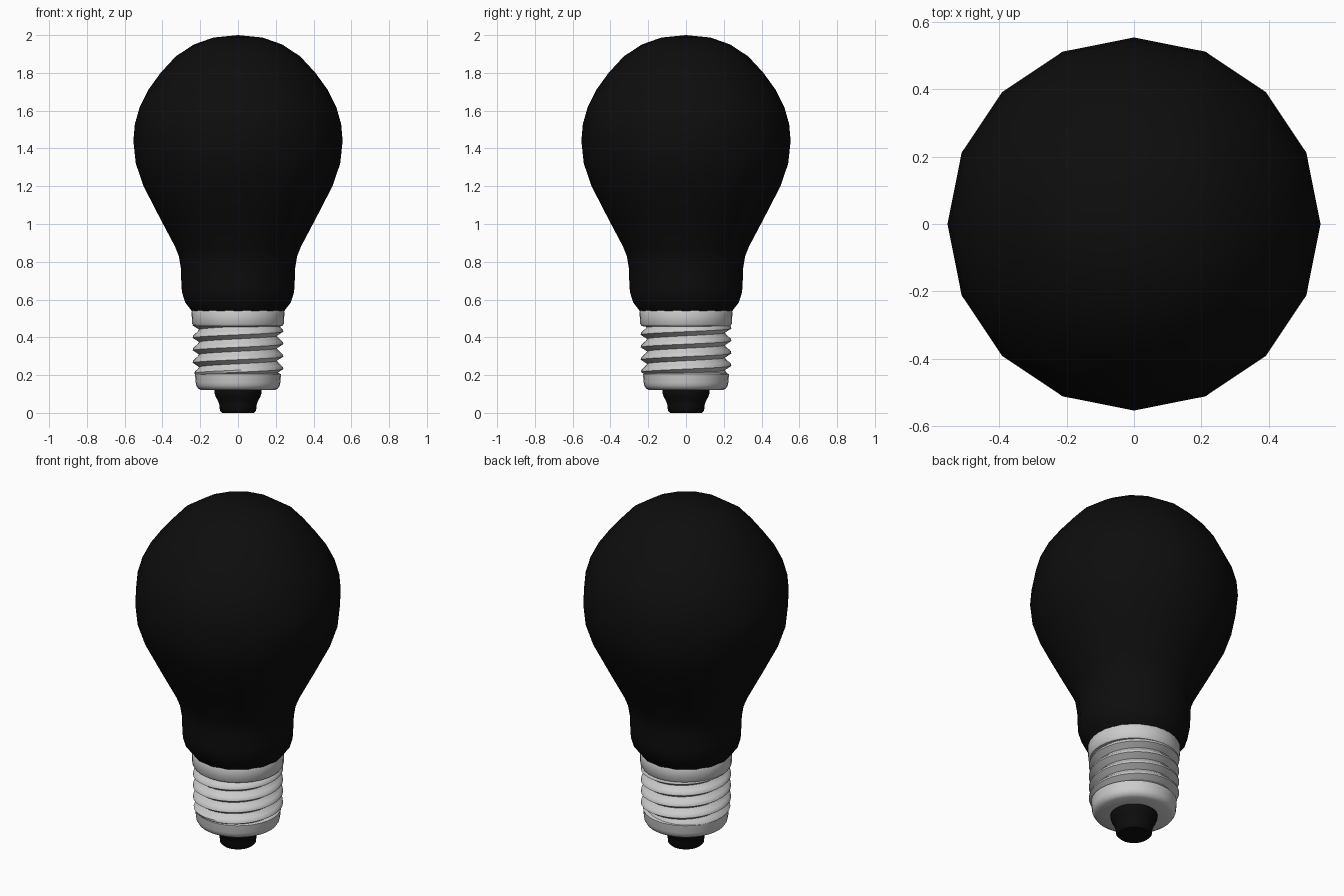
import bpy, bmesh
from math import cos, sin, pi

if "Cube" in bpy.data.objects:
    bpy.data.objects.remove(bpy.data.objects["Cube"])

black = bpy.data.materials.new("black")
black.diffuse_color = (0.004, 0.004, 0.004, 1)
black.use_nodes = True
black.node_tree.nodes["Principled BSDF"].inputs["Base Color"].default_value = black.diffuse_color


def finish(bm, name, mat=None, angle=40):
    bmesh.ops.remove_doubles(bm, verts=bm.verts, dist=1e-5)
    bmesh.ops.recalc_face_normals(bm, faces=bm.faces)
    me = bpy.data.meshes.new(name)
    bm.to_mesh(me)
    bm.free()
    ob = bpy.data.objects.new(name, me)
    bpy.context.collection.objects.link(ob)
    if mat:
        me.materials.append(mat)
    bpy.ops.object.select_all(action='DESELECT')
    ob.select_set(True)
    bpy.context.view_layer.objects.active = ob
    bpy.ops.object.shade_smooth_by_angle(angle=angle * pi / 180)
    return ob


def lathe(name, profile, sides, mat=None):
    bm = bmesh.new()
    vs = [bm.verts.new((r, 0, z)) for r, z in profile]
    es = [bm.edges.new(p) for p in zip(vs, vs[1:])]
    bmesh.ops.spin(bm, geom=vs + es, cent=(0, 0, 0), axis=(0, 0, 1),
                   angle=2 * pi, steps=sides, use_merge=True)
    return finish(bm, name, mat)


# Bulb envelope, sixteen sides
lathe("bulb", [(0, 2), (0.13, 1.987), (0.235, 1.95), (0.33, 1.887),
               (0.41, 1.80), (0.475, 1.71), (0.52, 1.62), (0.546, 1.53),
               (0.554, 1.44), (0.541, 1.32), (0.50, 1.20), (0.415, 1.035),
               (0.333, 0.88), (0.313, 0.83), (0.303, 0.77), (0.30, 0.69),
               (0.297, 0.64), (0.28, 0.585), (0.245, 0.54)], 16, black)

# Metal collar and lower cup
lathe("collar", [(0.205, 0.455), (0.235, 0.46), (0.243, 0.472), (0.246, 0.535),
                 (0.242, 0.543), (0.20, 0.543)], 32)
lathe("base_cup", [(0.205, 0.215), (0.228, 0.205), (0.224, 0.16), (0.221, 0.145),
                   (0.212, 0.13), (0.195, 0.121), (0.10, 0.12)], 32)

# Helical screw thread, each turn joined to the next at the seam
SIDES, PITCH = 32, 0.066
SHAPE = [0.206, 0.223, 0.240, 0.238, 0.227, 0.214]
K = len(SHAPE)
START = 0.43 - PITCH * (4 + 2 / K)
bm = bmesh.new()
rows = K * 5 + 1
cols = []
for j in range(SIDES + 1):
    a = 2 * pi * j / SIDES
    col = []
    for i in range(rows):
        z = START + PITCH * (i / K + j / SIDES)
        fade = min(1, max(0, (z - 0.17) / 0.05))
        r = 0.206 + (SHAPE[i % K] - 0.206) * fade
        col.append(bm.verts.new((r * cos(a), r * sin(a), z)))
    cols.append(col)
for c, d in zip(cols, cols[1:]):
    for i in range(rows - 1):
        bm.faces.new((c[i], d[i], d[i + 1], c[i + 1]))
finish(bm, "screw_thread")

# Black insulating tip with contact
lathe("contact_tip", [(0.125, 0.122), (0.125, 0.105), (0.118, 0.085), (0.104, 0.06),
                      (0.098, 0.04), (0.096, 0.012), (0.085, 0.0), (0, 0)], 32, black)
